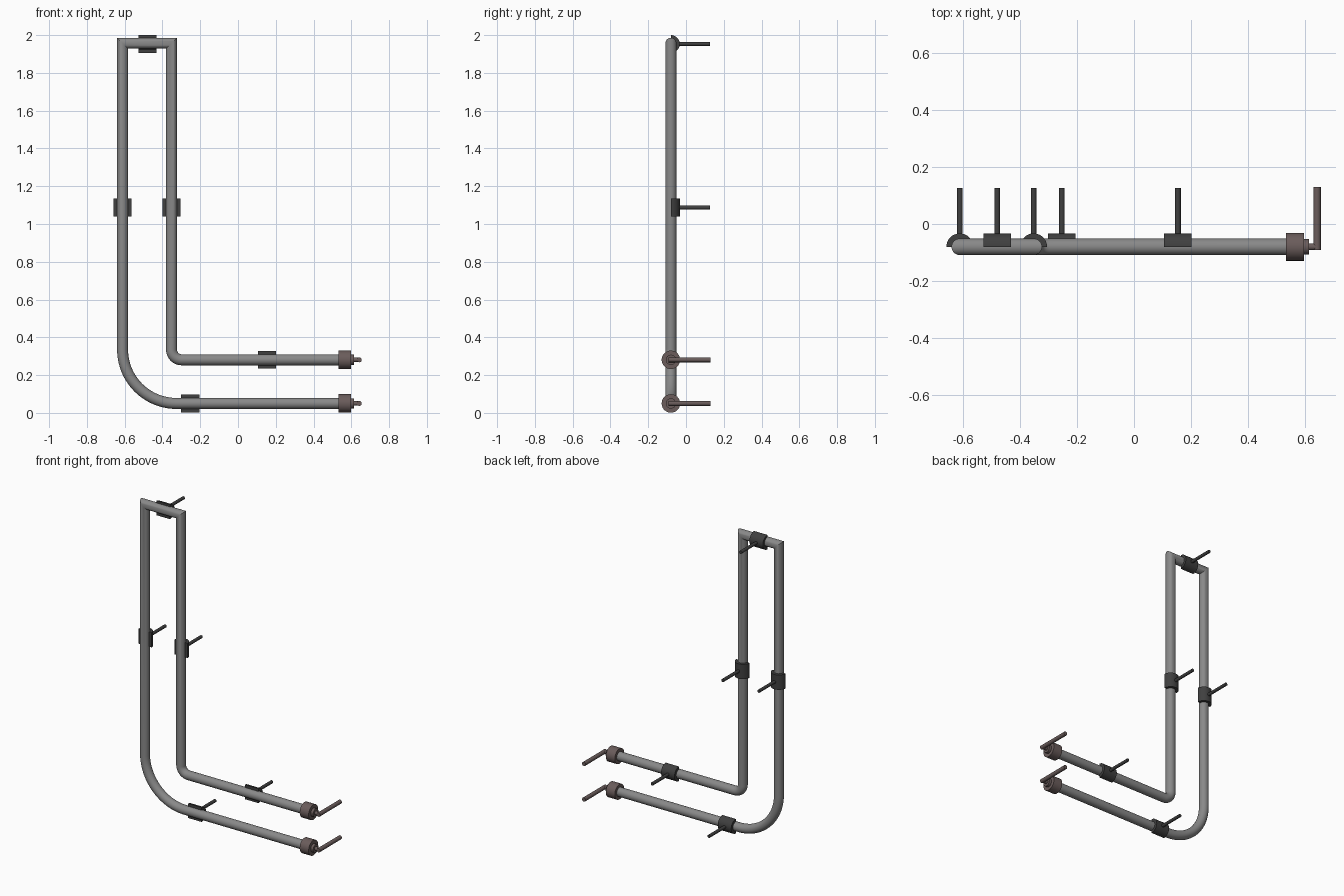
import bpy, bmesh, math
from mathutils import Vector, Matrix

cube = bpy.data.objects.get("Cube")
if cube:
    bpy.data.objects.remove(cube, do_unlink=True)

PIPE_Y = -0.08
PIPE_R = 0.029
LOW_Z, HIGH_Z, TOP_Z = 0.05, 0.281, 1.957
LEFT_X, RIGHT_X, END_X = -0.611, -0.352, 0.56


def material(name, color):
    m = bpy.data.materials.new(name)
    m.use_nodes = True
    m.diffuse_color = (*color, 1)
    m.node_tree.nodes["Principled BSDF"].inputs["Base Color"].default_value = (*color, 1)
    return m


GREY = material("pipe grey", (0.25, 0.25, 0.25))
DARK = material("clamp charcoal", (0.05, 0.05, 0.05))
BROWN = material("fitting brown", (0.145, 0.108, 0.105))


def finish(name, bm, mat):
    bmesh.ops.recalc_face_normals(bm, faces=bm.faces)
    mesh = bpy.data.meshes.new(name)
    bm.to_mesh(mesh)
    bm.free()
    mesh.materials.append(mat)
    ob = bpy.data.objects.new(name, mesh)
    bpy.context.collection.objects.link(ob)
    bpy.ops.object.select_all(action="DESELECT")
    ob.select_set(True)
    bpy.context.view_layer.objects.active = ob
    bpy.ops.object.shade_smooth_by_angle(angle=math.radians(35))
    return ob


def add_rod(bm, start, end, radius, sides=32):
    a, b = Vector(start), Vector(end)
    d = b - a
    turn = d.to_track_quat("Z", "Y").to_matrix().to_4x4()
    bmesh.ops.create_cone(bm, cap_ends=True, segments=sides, radius1=radius, radius2=radius,
                          depth=d.length, matrix=Matrix.Translation((a + b) / 2) @ turn)


def bend(cx, cz, radius, start, end, steps):
    angles = [math.radians(start + (end - start) * i / steps) for i in range(steps + 1)]
    return [Vector((cx + radius * math.cos(a), 0, cz + radius * math.sin(a))) for a in angles]


def sweep(name, path, radius, mat, sides=32):
    # Rings lie on the bisecting planes, so sharp corners become mitres
    bm = bmesh.new()
    rings = []
    for i, p in enumerate(path):
        before = (p - path[i - 1]).normalized() if i else None
        after = (path[i + 1] - p).normalized() if i + 1 < len(path) else None
        before, after = before or after, after or before
        tangent = (before + after).normalized()
        side = Vector((-tangent.z, 0, tangent.x)) / tangent.dot(after)
        ring = []
        for k in range(sides):
            a = math.tau * k / sides
            off = side * math.cos(a) + Vector((0, math.sin(a), 0))
            ring.append(bm.verts.new(p + off * radius + Vector((0, PIPE_Y, 0))))
        rings.append(ring)
    for r, s in zip(rings, rings[1:]):
        for k in range(sides):
            n = (k + 1) % sides
            bm.faces.new((r[k], r[n], s[n], s[k]))
    bm.faces.new(rings[0])
    bm.faces.new(rings[-1])
    return finish(name, bm, mat)


# One continuous pipe: wide bend, mitred top, tight bend
BIG, SMALL = 0.285, 0.054
path = [Vector((END_X, 0, LOW_Z))]
path += bend(LEFT_X + BIG, LOW_Z + BIG, BIG, 270, 180, 20)
path += [Vector((LEFT_X, 0, TOP_Z)), Vector((RIGHT_X, 0, TOP_Z))]
path += bend(RIGHT_X + SMALL, HIGH_Z + SMALL, SMALL, 180, 270, 12)
path += [Vector((END_X, 0, HIGH_Z))]
sweep("bent_pipe", path, PIPE_R, GREY)


def clamp(name, x, z, axis):
    # Half shell hugging the back of the pipe, with a mounting rod
    bm = bmesh.new()
    center = Vector((x, PIPE_Y, z))
    across = Vector((0, 0, 1)) if axis.x else Vector((1, 0, 0))
    steps, outer, inner, length = 16, 0.047, 0.029, 0.096
    arc = [math.pi * i / steps for i in range(steps + 1)]
    outline = [(outer, a) for a in arc] + [(inner, a) for a in reversed(arc)]
    ends = []
    for s in (-0.5, 0.5):
        ends.append([bm.verts.new(center + axis * s * length + across * r * math.cos(a)
                                  + Vector((0, r * math.sin(a), 0))) for r, a in outline])
    lo, hi = ends
    n = len(outline)
    for i in range(n):
        j = (i + 1) % n
        bm.faces.new((lo[i], lo[j], hi[j], hi[i]))
    for i in range(steps):
        for e in ends:
            bm.faces.new((e[i], e[i + 1], e[n - 2 - i], e[n - 1 - i]))
    add_rod(bm, (x, PIPE_Y + 0.038, z), (x, 0.127, z), 0.01, 16)
    finish(name, bm, DARK)


X, Z = Vector((1, 0, 0)), Vector((0, 0, 1))
clamp("clamp_top", -0.48, 1.953, X)
clamp("clamp_left_riser", LEFT_X, 1.087, Z)
clamp("clamp_right_riser", RIGHT_X, 1.087, Z)
clamp("clamp_lower_run", -0.253, LOW_Z, X)
clamp("clamp_upper_run", 0.154, HIGH_Z, X)

# End fittings: collar, stepped neck, nub and a rod pointing back
for label, z in (("lower", LOW_Z), ("upper", HIGH_Z)):
    bm = bmesh.new()
    for x0, x1, r in ((0.533, 0.597, 0.049), (0.59, 0.614, 0.027), (0.61, 0.642, 0.012)):
        add_rod(bm, (x0, PIPE_Y, z), (x1, PIPE_Y, z), r)
    add_rod(bm, (0.642, PIPE_Y - 0.012, z), (0.642, 0.13, z), 0.013, 20)
    finish(label + "_end_fitting", bm, BROWN)
